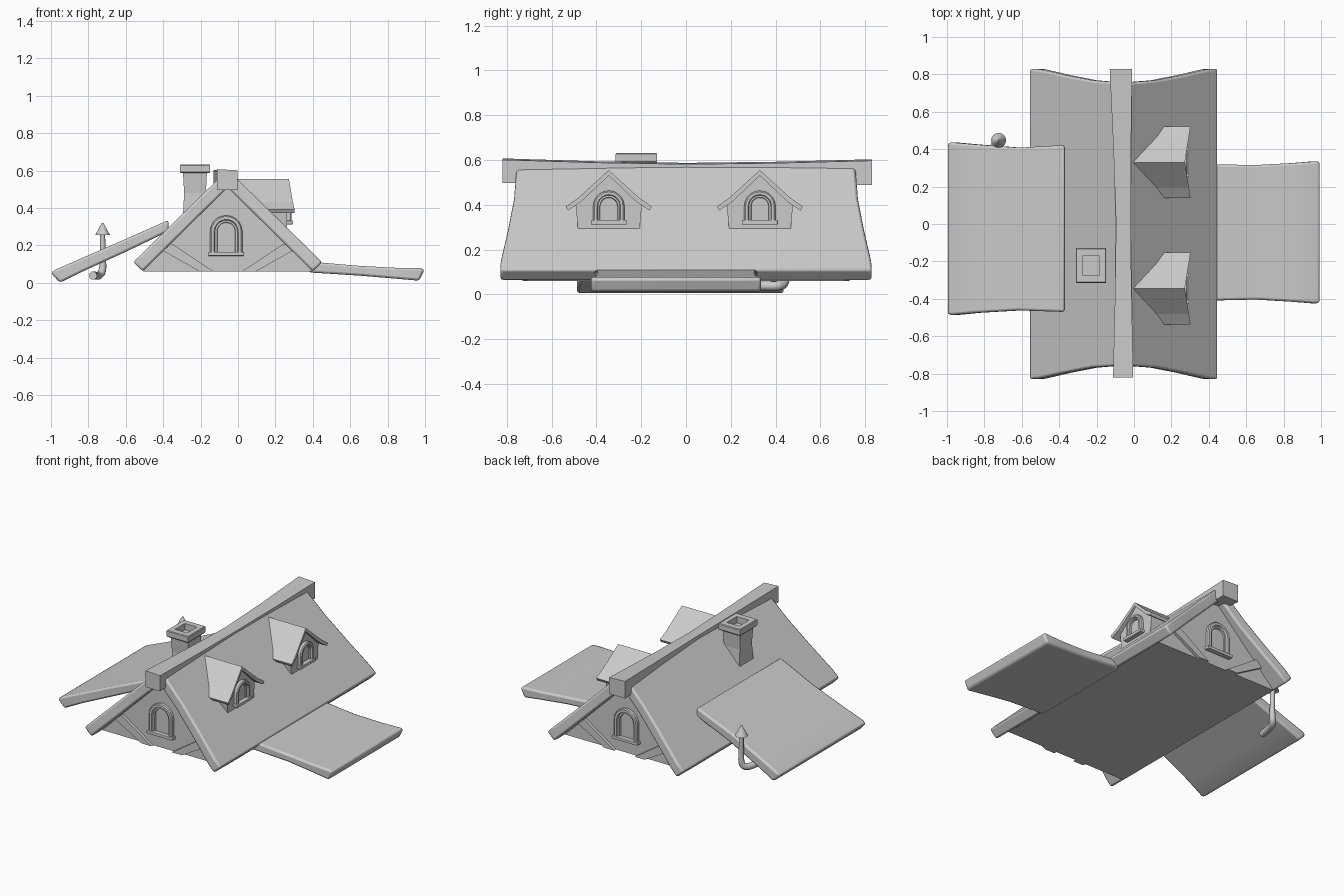
import bpy, bmesh, math
from mathutils import Vector

if "Cube" in bpy.data.objects:
    bpy.data.objects.remove(bpy.data.objects["Cube"])

CX = -0.055  # x of the roof ridge


def loft(name, rings, bevel=0.0):
    """Skin closed rings of points and cap both ends."""
    bm = bmesh.new()
    vs = [[bm.verts.new(p) for p in r] for r in rings]
    n = len(vs[0])
    for a, b in zip(vs, vs[1:]):
        for i in range(n):
            bm.faces.new((a[i], a[(i + 1) % n], b[(i + 1) % n], b[i]))
    bm.faces.new(vs[0])
    bm.faces.new(vs[-1])
    bmesh.ops.recalc_face_normals(bm, faces=bm.faces)
    me = bpy.data.meshes.new(name)
    bm.to_mesh(me)
    bm.free()
    ob = bpy.data.objects.new(name, me)
    bpy.context.collection.objects.link(ob)
    if bevel:
        m = ob.modifiers.new("bevel", "BEVEL")
        m.width, m.segments, m.limit_method = bevel, 2, 'ANGLE'
        m.angle_limit = math.radians(40)
    return ob


def smooth(ob):
    bpy.ops.object.select_all(action='DESELECT')
    ob.select_set(True)
    bpy.context.view_layer.objects.active = ob
    bpy.ops.object.shade_smooth_by_angle(angle=math.radians(35))


def slab(name, sections, bevel=0.012):
    """Sections: top x, top z, bottom x, bottom z, y min, y max."""
    ob = loft(name, [[(xt, y0, zt), (xt, y1, zt), (xb, y1, zb), (xb, y0, zb)]
                     for xt, zt, xb, zb, y0, y1 in sections], bevel)
    smooth(ob)
    return ob


def box_ring(cx, cy, z, hx, hy):
    return [(cx - hx, cy - hy, z), (cx + hx, cy - hy, z), (cx + hx, cy + hy, z), (cx - hx, cy + hy, z)]


def window(name, place, half, z0, z1):
    """Arched window; place(s, depth, z) maps to the world."""
    def arch(inset, d):
        r = half - inset
        zc = z1 - half
        pts = [(-r, z0), (r, z0)]
        pts += [(r * math.cos(t * math.pi / 10), zc + r * math.sin(t * math.pi / 10)) for t in range(11)]
        return [place(s, d, z) for s, z in pts]
    loft(name + "_frame", [arch(0, -.01), arch(0, .018), arch(.006, .024), arch(half * .25, .024),
                           arch(half * .3, .012), arch(half * .42, .012), arch(half * .45, .003)])
    w = half + .01
    loft(name + "_sill", [[place(s, d, z) for s, d in ((-w, -.01), (w, -.01), (w, .032), (-w, .032))]
                          for z in (z0 - .008, z0 + .012)], .003)


# main roof: two slabs flaring toward the eaves
for side, name in ((-1, "left_roof"), (1, "right_roof")):
    secs = []
    for t, w in ((0, .757), (.3, .768), (.6, .795), (.9, .827), (1, .83)):
        xt, zt = .03 + t * .475, .575 - t * .465
        xb, zb = t * .455, .508 - t * .448
        secs.append((CX + side * xt, zt, CX + side * xb, zb, -w, w))
    slab(name, secs)

# attic body with closed underside
loft("attic", [[(CX - .455, y, .06), (CX + .455, y, .06), (CX, y, .515)] for y in (-.71, .71)])

# ridge beam, thinner and sagging in the middle
loft("ridge_beam", [[(x0, y, zb), (x1, y, zb), (x1, y, zt - .006), (x0, y, zt)]
                    for y, x0, x1, zb, zt in ((-.82, -.112, -.004, .497, .607),
                                              (-.4, -.102, -.012, .497, .594),
                                              (0, -.096, -.019, .495, .587),
                                              (.4, -.11, -.016, .492, .592),
                                              (.83, -.13, -.01, .488, .603))])

# gable windows and diagonal braces at both ends
for f, end in ((-1, "front"), (1, "back")):
    window(end + "_window", lambda s, d, z: (CX - .008 + s, f * (.71 + d), z), .086, .152, .36)
    for side in (-1, 1):
        quad = ((.30, .21), (.075, .06), (.15, .06), (.345, .17))
        loft(f"{end}_brace_{'left' if side < 0 else 'right'}",
             [[(CX + side * x, f * y, z) for x, z in quad] for y in (.69, .73)])

# side awnings
slab("left_awning", [(-.372, .335, -.372, .275, -.47, .422), (-.62, .225, -.60, .165, -.462, .408),
                     (-.85, .125, -.82, .065, -.475, .425), (-.975, .07, -.94, .006, -.487, .436),
                     (-1.0, .052, -.955, .003, -.484, .434)])
slab("right_awning", [(.38, .113, .38, .055, -.41, .32), (.65, .09, .65, .038, -.404, .315),
                      (.84, .08, .83, .023, -.415, .325), (.975, .078, .955, .012, -.425, .335),
                      (.997, .07, .97, .012, -.42, .333)])

# chimney with hollow cap
c = (-.23, -.222)
loft("chimney", [box_ring(*c, z, hx, hy) for z, hx, hy in (
    (.28, .068, .085), (.38, .063, .072), (.48, .058, .064), (.588, .064, .072))])
loft("chimney_cap", [box_ring(*c, z, hx, hy) for z, hx, hy in (
    (.587, .076, .088), (.593, .081, .093), (.626, .081, .093), (.631, .077, .089),
    (.631, .045, .052), (.55, .045, .052))])

# dormers on the right roof
for i, cy in enumerate((-.345, .33)):
    name = f"dormer_{i + 1}"
    top = [(-.192, .392), (-.135, .432), (0, .555), (.135, .432), (.192, .392)]
    low = [(.182, .374), (.125, .412), (0, .53), (-.125, .412), (-.182, .374)]
    prof = top + low
    loft(name + "_roof", [[(x0 + k * abs(y) / .19, cy + y, z) for y, z in prof]
                          for x0, k in ((-.005, .15), (.272, .03))])
    wall = [(-.138, .293), (.138, .293), (.148, .425), (0, .54), (-.148, .425)]
    wall = [(y, min(z, .537 - abs(y) * .92)) for y, z in wall]
    loft(name + "_wall", [[(x, cy + y, z) for y, z in wall] for x in (.03, .262)])
    window(name + "_window", lambda s, d, z: (.262 + d, cy + s, z), .07, .32, .463)

# stove pipe with elbow and conical cap
cu = bpy.data.curves.new("stove_pipe", 'CURVE')
cu.dimensions = '3D'
cu.bevel_depth, cu.bevel_resolution, cu.use_fill_caps = .02, 3, True
path = [(-.775, .29, .038, 1.1), (-.765, .36, .038, 1.1), (-.745, .425, .036, 1.1),
        (-.722, .447, .06, 1), (-.722, .447, .15, .75), (-.725, .447, .27, .7)]
sp = cu.splines.new('NURBS')
sp.points.add(len(path) - 1)
for p, (x, y, z, r) in zip(sp.points, path):
    p.co, p.radius = (x, y, z, 1), r
sp.order_u, sp.use_endpoint_u, sp.resolution_u = 3, True, 5
bpy.context.collection.objects.link(bpy.data.objects.new("stove_pipe", cu))
bpy.ops.mesh.primitive_cone_add(vertices=16, radius1=.04, radius2=.004, depth=.066, location=(-.724, .447, .287))
cap = bpy.context.object
cap.name = "stove_pipe_cap"
smooth(cap)
